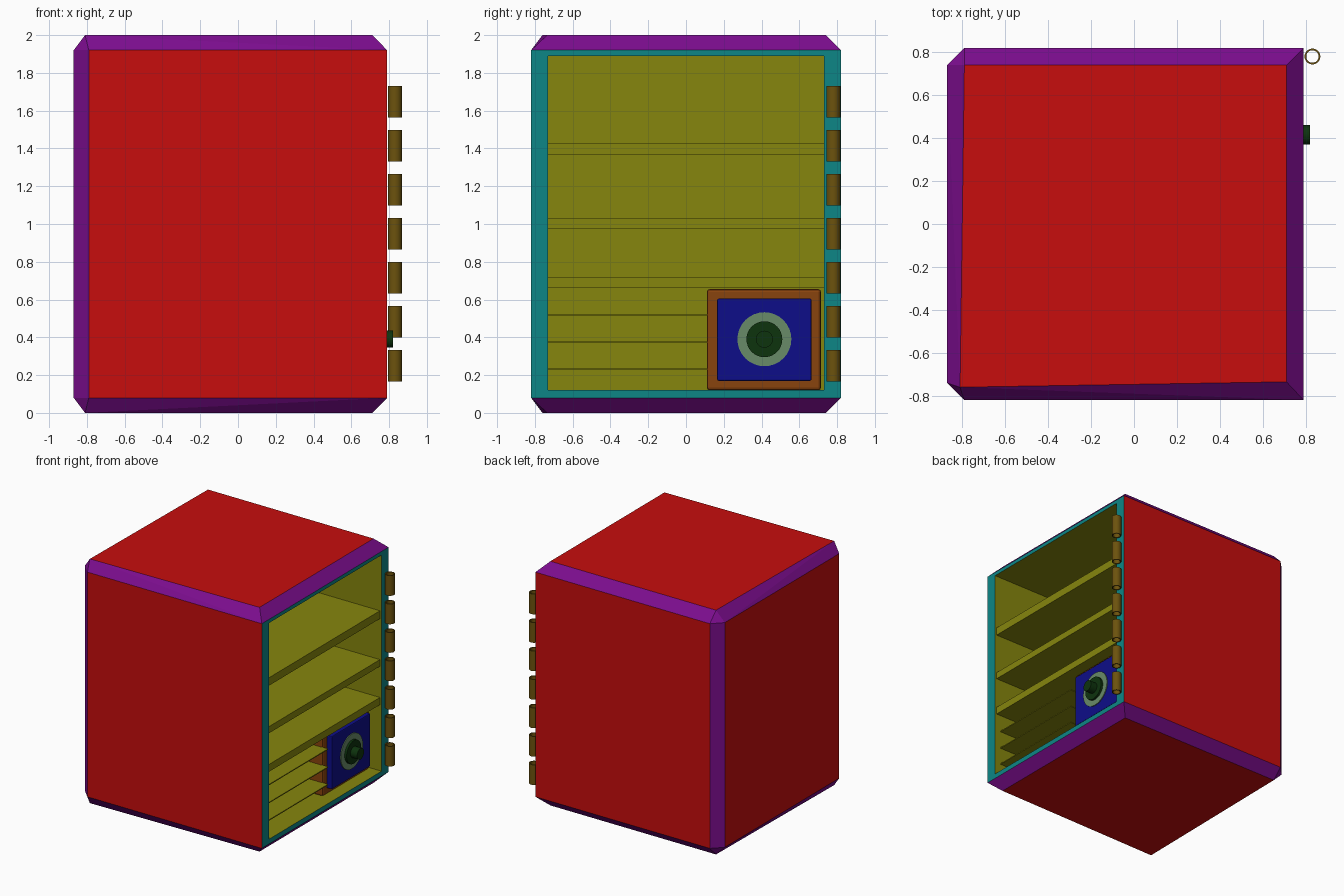
import bpy, bmesh, math
from mathutils import Matrix, Vector

cube = bpy.data.objects.get("Cube")
if cube:
    bpy.data.objects.remove(cube, do_unlink=True)


def material(name, r, g, b):
    m = bpy.data.materials.new(name)
    m.use_nodes = True
    m.diffuse_color = (r, g, b, 1)
    m.node_tree.nodes["Principled BSDF"].inputs["Base Color"].default_value = (r, g, b, 1)
    return m


LOW = 0.004
RED = material("red", 0.57, LOW, LOW)
PURPLE = material("purple", 0.2, LOW, 0.27)
TEAL = material("teal", LOW, 0.24, 0.24)
OLIVE = material("olive", 0.24, 0.24, LOW)
BROWN = material("brown", 0.25, 0.056, LOW)
BLUE = material("blue", LOW, LOW, 0.25)
PALE = material("pale green", 0.14, 0.26, 0.14)
GREEN = material("dark green", LOW, 0.033, LOW)
BRONZE = material("bronze", 0.15, 0.085, LOW)


def finish(name, bm, *mats):
    bmesh.ops.recalc_face_normals(bm, faces=bm.faces[:])
    mesh = bpy.data.meshes.new(name)
    bm.to_mesh(mesh)
    bm.free()
    for m in mats:
        mesh.materials.append(m)
    ob = bpy.data.objects.new(name, mesh)
    bpy.context.scene.collection.objects.link(ob)
    return ob


def block(name, mat, lo, hi, bevel=0):
    lo, hi = Vector(lo), Vector(hi)
    bm = bmesh.new()
    bmesh.ops.create_cube(bm, size=1)
    for v in bm.verts:
        v.co = (lo + hi) / 2 + v.co * (hi - lo)
    if bevel:
        bmesh.ops.bevel(bm, geom=bm.edges[:], offset=bevel, segments=2,
                        profile=0.5, affect='EDGES')
    return finish(name, bm, mat)


def smooth(ob):
    bpy.ops.object.select_all(action='DESELECT')
    ob.select_set(True)
    bpy.context.view_layer.objects.active = ob
    bpy.ops.object.shade_smooth_by_angle(angle=math.radians(35))


# Cabinet: chamfered hull, with the open side inset and pushed in
BACK, OPEN, BOTTOM, TOP = -0.73, 0.79, 0.12, 1.89
rim = [(-0.87, -0.74), (-0.87, 0.74), (-0.79, -0.82), (-0.79, 0.82),
       (OPEN, -0.82), (OPEN, 0.82)]
cap = [(-0.81, -0.76), (-0.79, 0.74), (0.71, -0.735), (0.71, 0.74)]
bm = bmesh.new()
for ring, z in ((rim, 0.92), (cap, 1)):
    for x, y in ring:
        for side in (-1, 1):
            bm.verts.new((x, y, 1 + side * z))
bmesh.ops.convex_hull(bm, input=bm.verts[:])
bmesh.ops.dissolve_limit(bm, angle_limit=0.005, verts=bm.verts[:], edges=bm.edges[:])
bmesh.ops.recalc_face_normals(bm, faces=bm.faces[:])
for f in bm.faces:
    f.material_index = 0 if max(abs(c) for c in f.normal) > 0.99 else 1
    if f.normal.x > 0.99:
        opening = f
opening.material_index = 2
bmesh.ops.inset_individual(bm, faces=[opening], thickness=0.05)
for v in opening.verts:
    v.co.y = math.copysign(0.73, v.co.y)
    v.co.z = TOP if v.co.z > 1 else BOTTOM
inner = bmesh.ops.extrude_discrete_faces(bm, faces=[opening])["faces"][0]
for v in inner.verts:
    v.co.x = BACK
inner.material_index = 3
for e in inner.edges:
    for f in e.link_faces:
        f.material_index = 3
finish("cabinet", bm, RED, PURPLE, TEAL, OLIVE)

# Thick full-width shelves
for i, (z0, z1) in enumerate(((0.66, 0.72), (0.975, 1.03), (1.365, 1.43))):
    block(f"shelf_{i + 1}", OLIVE, (BACK, -0.73, z0), (0.775, 0.73, z1))

# Thin shelves beside the strongbox
for i, z in enumerate((0.23, 0.373, 0.52)):
    block(f"thin_shelf_{i + 1}", OLIVE, (BACK, -0.73, z - 0.004), (0.735, 0.115, z + 0.004))

# Strongbox with its door
block("strongbox", BROWN, (BACK, 0.11, BOTTOM), (0.69, 0.715, 0.655), 0.015)
block("strongbox_door", BLUE, (0.6, 0.165, 0.17), (0.735, 0.665, 0.605), 0.008)


# Dial: stacked discs along x
def disc(name, mat, radius, x0, x1):
    bm = bmesh.new()
    place = Matrix.Translation(((x0 + x1) / 2, 0.415, 0.39)) @ Matrix.Rotation(math.pi / 2, 4, 'Y')
    bmesh.ops.create_cone(bm, cap_ends=True, segments=32, radius1=radius,
                          radius2=radius, depth=x1 - x0, matrix=place)
    smooth(finish(name, bm, mat))


disc("dial_plate", PALE, 0.143, 0.73, 0.742)
disc("dial_hub", GREEN, 0.095, 0.74, 0.76)
disc("dial_knob", GREEN, 0.045, 0.755, 0.82)

# Hinge barrels: hollow tubes up the rear edge
for i in range(7):
    z = 0.167 + i * 0.233
    bm = bmesh.new()
    profile = [(0.037, z), (0.037, z + 0.165), (0.029, z + 0.165), (0.029, z)]
    verts = [bm.verts.new((0.831 + r, 0.78, h)) for r, h in profile]
    edges = [bm.edges.new((verts[k], verts[k - 1])) for k in range(4)]
    bmesh.ops.spin(bm, geom=verts + edges, cent=(0.831, 0.78, 0), axis=(0, 0, 1),
                   angle=math.tau, steps=24)
    bmesh.ops.remove_doubles(bm, verts=bm.verts[:], dist=0.0005)
    smooth(finish(f"hinge_{i + 1}", bm, BRONZE))
